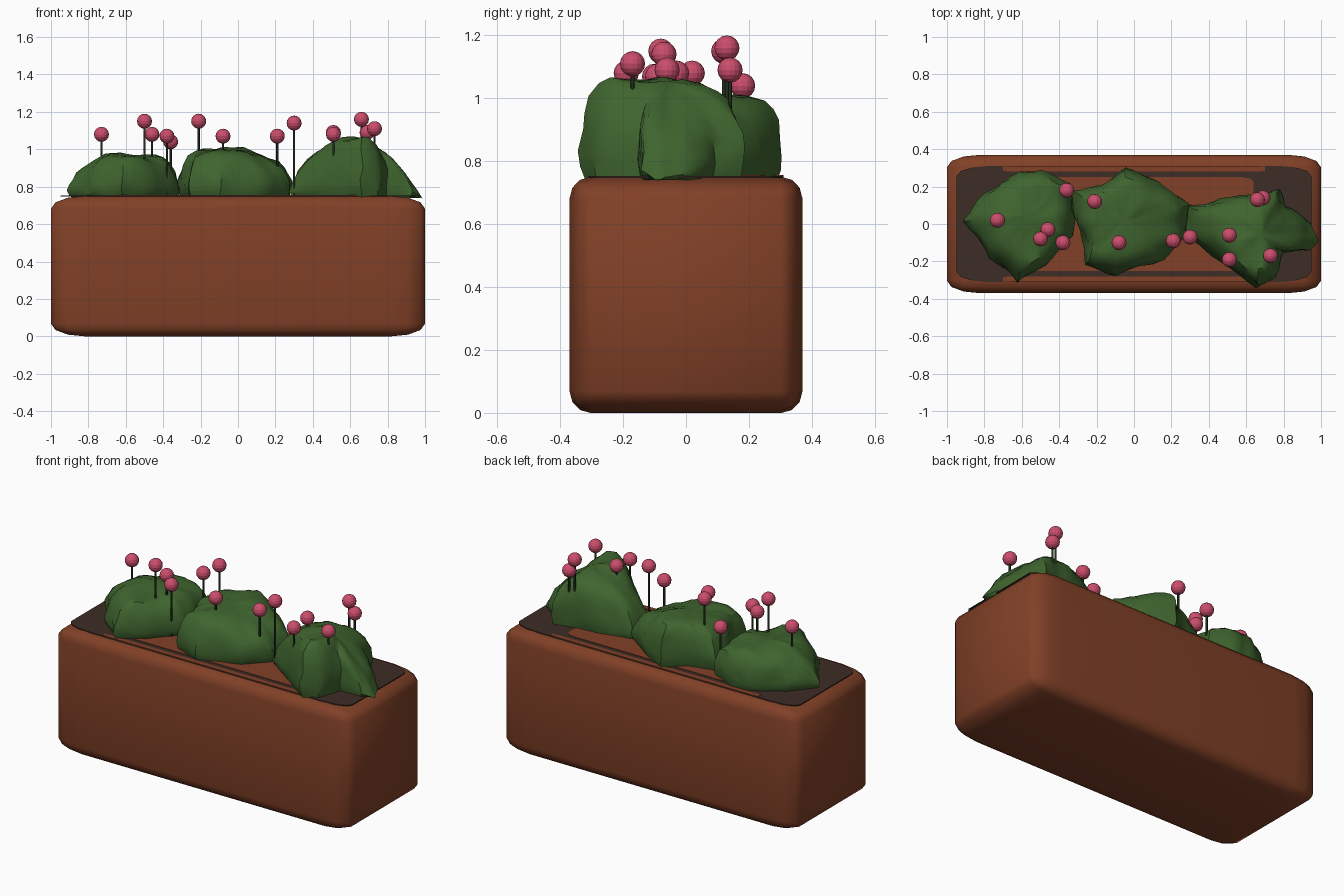
import bpy
import bmesh
import math
from mathutils import Vector, noise

default = bpy.data.objects.get("Cube")
if default:
    bpy.data.objects.remove(default, do_unlink=True)


def make_material(name, colour):
    mat = bpy.data.materials.new(name)
    mat.use_nodes = True
    mat.diffuse_color = (*colour, 1)
    mat.node_tree.nodes["Principled BSDF"].inputs["Base Color"].default_value = (*colour, 1)
    return mat


terracotta = make_material("terracotta brown", (0.22, 0.052, 0.02))
soil_brown = make_material("dark soil", (0.048, 0.026, 0.019))
leaf_green = make_material("leaf green", (0.05, 0.13, 0.028))
stem_green = make_material("dark stem green", (0.016, 0.028, 0.01))
petal_pink = make_material("petal pink", (0.6, 0.075, 0.15))


def add_object(name, bm, material, smooth_angle=None):
    bmesh.ops.recalc_face_normals(bm, faces=bm.faces)
    mesh = bpy.data.meshes.new(name)
    bm.to_mesh(mesh)
    bm.free()
    mesh.materials.append(material)
    obj = bpy.data.objects.new(name, mesh)
    bpy.context.collection.objects.link(obj)
    if smooth_angle:
        bpy.ops.object.select_all(action="DESELECT")
        obj.select_set(True)
        bpy.context.view_layer.objects.active = obj
        bpy.ops.object.shade_smooth_by_angle(angle=math.radians(smooth_angle))
    return obj


def rounded_block(name, size, centre, material, bevel, segments=2, upright_only=False):
    """Bevelled unit cube stretched to size, so the rounding stretches too."""
    bm = bmesh.new()
    bmesh.ops.create_cube(bm, size=1)
    edges = [e for e in bm.edges if not upright_only
             or abs(e.verts[0].co.z - e.verts[1].co.z) > 0.5]
    bmesh.ops.bevel(bm, geom=edges, offset=bevel, segments=segments,
                    profile=0.5, affect="EDGES")
    bmesh.ops.scale(bm, vec=size, verts=bm.verts)
    bmesh.ops.translate(bm, vec=centre, verts=bm.verts)
    return add_object(name, bm, material, 50)


# Planter box with soil showing at its ends and along its long edges
rounded_block("planter_box", (2, 0.74, 0.75), (0, 0, 0.375), terracotta, 0.09, 3)
rounded_block("soil", (1.9, 0.62, 0.006), (0, 0, 0.75), soil_brown, 0.09, 3, True)
rounded_block("bare_middle", (1.26, 0.5, 0.006), (0.01, 0, 0.753), terracotta, 0.05, 2, True)
for side, label in ((-1, "front"), (1, "back")):
    rounded_block(label + "_edge_strip", (1.4, 0.03, 0.006), (0, side * 0.295, 0.753),
                  terracotta, 0.1, 2, True)


def crown_height(profile, x):
    """Height of the bush top at x, linear between the profile points."""
    if x <= profile[0][0]:
        return profile[0][1]
    for (xa, za), (xb, zb) in zip(profile, profile[1:]):
        if x <= xb:
            return za + (zb - za) * (x - xa) / (xb - xa)
    return profile[-1][1]


# Shrinking rings shared by every bush: outline scale, share of the height
RINGS = [(0.93, 0), (0.98, 0.12), (1, 0.27), (0.98, 0.45), (0.94, 0.63), (0.88, 0.79),
         (0.78, 0.91), (0.64, 0.97), (0.45, 1), (0.22, 1)]
GROUND = 0.74


def bush(name, outline, profile, tilt):
    """Lofts scaled copies of the outline up to a rough, flattened crown."""
    pts = [Vector((*p, 0)) for p in outline]
    centre = sum(pts, Vector()) / len(pts)
    dense = [a.lerp(b, i / 4) for a, b in zip(pts, pts[1:] + pts[:1]) for i in range(4)]
    bm = bmesh.new()

    def vertex(p, share):
        top = crown_height(profile, p.x) + tilt * (p.y - centre.y)
        co = Vector((p.x, p.y, GROUND + (top - GROUND) * share))
        rough = 0.02 * noise.noise_vector(co * 7) + 0.01 * noise.noise_vector(co * 17)
        return bm.verts.new(co + rough * min(1, share * 4))

    loops = [[vertex(centre.lerp(p, scale), share) for p in dense] for scale, share in RINGS]
    count = len(dense)
    for low, high in zip(loops, loops[1:]):
        for i in range(count):
            j = (i + 1) % count
            bm.faces.new((low[i], low[j], high[j], high[i]))
    tip = vertex(centre, 1)
    for i in range(count):
        bm.faces.new((loops[-1][i], loops[-1][(i + 1) % count], tip))
    bm.faces.new(loops[0][::-1])
    add_object(name, bm, leaf_green, 35)


# Three bushes, from the model's right to its left
bush("right_bush",
     [(-.91, .02), (-.8, .16), (-.61, .28), (-.5, .29), (-.34, .22), (-.31, .05),
      (-.33, -.06), (-.48, -.22), (-.62, -.31), (-.77, -.18)],
     [(-.91, .88), (-.76, .96), (-.6, .97), (-.38, .96), (-.31, .9)], 0.02)
bush("middle_bush",
     [(-.32, .17), (-.16, .21), (-.04, .31), (.13, .22), (.29, .1), (.28, -.06),
      (.16, -.19), (-.1, -.28), (-.26, -.22), (-.27, -.11), (-.32, .05)],
     [(-.32, .95), (-.2, 1), (0, 1), (.29, .94)], 0.08)
bush("left_bush",
     [(.28, .09), (.46, .14), (.66, .16), (.78, .19), (.81, .09), (.94, .01), (.99, -.08),
      (.93, -.14), (.8, -.15), (.75, -.3), (.66, -.34), (.54, -.26), (.28, -.06)],
     [(.28, .9), (.42, 1), (.56, 1.06), (.7, 1.05), (.82, .95), (.94, .83), (1, .68)], -0.1)

# Round blossoms on thin stems: x, y, blossom height, stem foot
FLOWERS = [(-.73, .02, 1.08, .9), (-.5, -.08, 1.15, .9), (-.46, -.03, 1.08, .9),
           (-.38, -.1, 1.07, .75), (-.36, .18, 1.04, .75), (-.21, .12, 1.15, .9),
           (-.08, -.1, 1.07, .9), (.21, -.09, 1.07, .9), (.3, -.07, 1.14, .75),
           (.51, -.06, 1.09, .9), (.51, -.19, 1.08, .9), (.66, .13, 1.16, .9),
           (.69, .14, 1.09, .9), (.73, -.17, 1.11, .9)]

for x, y, top, foot in FLOWERS:
    bm = bmesh.new()
    bmesh.ops.create_uvsphere(bm, u_segments=16, v_segments=8, radius=0.04)
    bmesh.ops.translate(bm, vec=(x, y, top), verts=bm.verts)
    add_object("blossom", bm, petal_pink)

    bm = bmesh.new()
    bmesh.ops.create_cone(bm, cap_ends=True, segments=8, radius1=0.006, radius2=0.006,
                          depth=top - foot)
    bmesh.ops.translate(bm, vec=(x, y, (top + foot) / 2), verts=bm.verts)
    add_object("stem", bm, stem_green, 50)
